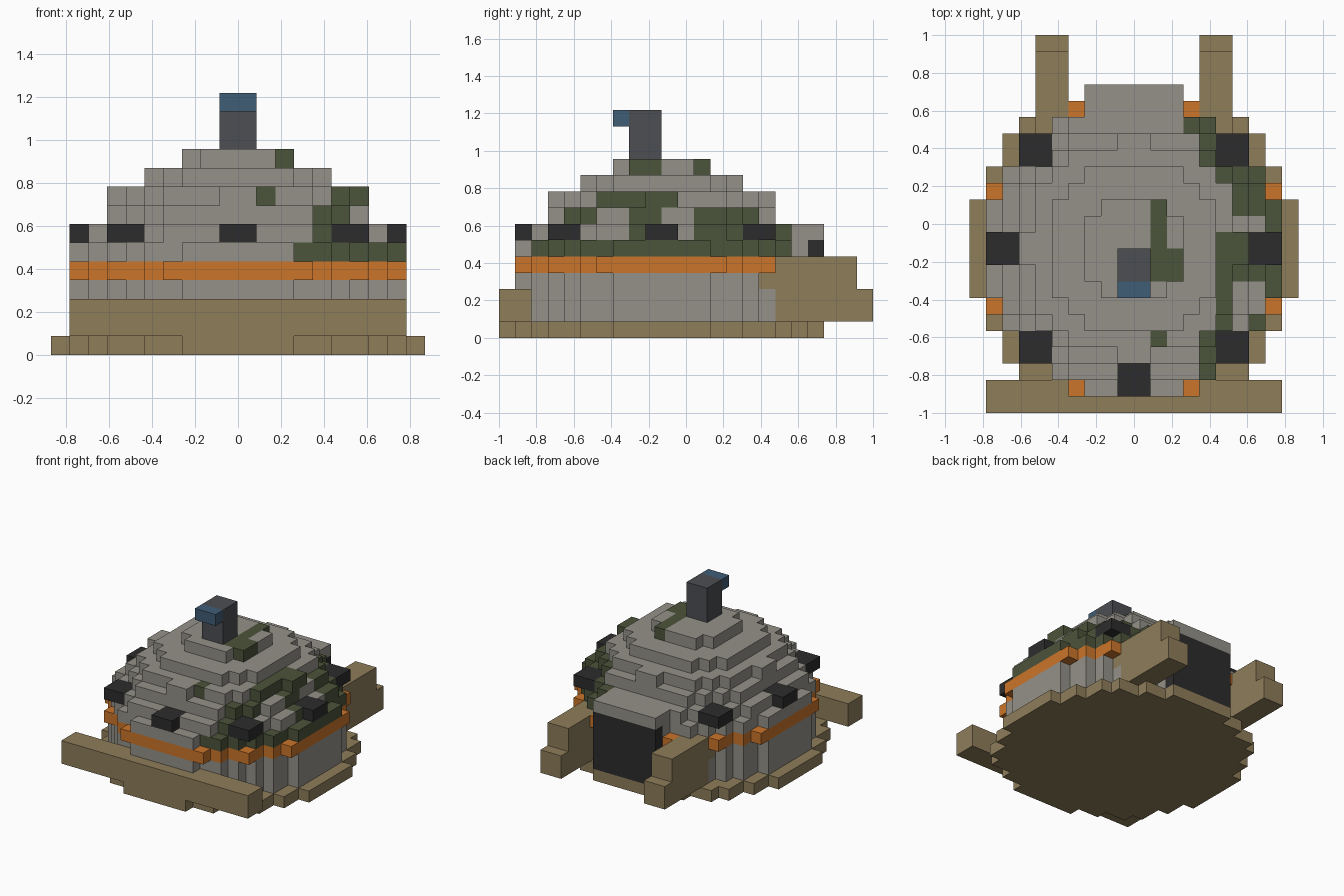
import bpy, bmesh

if "Cube" in bpy.data.objects:
    bpy.data.objects.remove(bpy.data.objects["Cube"])

U = 2 / 23          # block size; x is counted from the centre, y from the front, z from the ground
CY = 10             # dome centre in y blocks


def lin(c):
    c /= 255
    return c / 12.92 if c <= 0.04045 else ((c + 0.055) / 1.055) ** 2.4


COLOURS = {
    "stone grey": (148, 145, 137), "earth brown": (142, 125, 90),
    "orange band": (203, 117, 42), "moss green": (75, 83, 58),
    "near black": (44, 44, 45), "steel grey": (76, 78, 83),
    "steel blue": (64, 93, 118),
}
MATS = {}
for name, rgb in COLOURS.items():
    m = bpy.data.materials.new(name)
    m.diffuse_color = (*[lin(c) for c in rgb], 1)
    m.use_nodes = True
    m.node_tree.nodes["Principled BSDF"].inputs["Base Color"].default_value = m.diffuse_color
    MATS[name] = m

cells = {}          # block -> (part, colour)


def box(part, colour, x, y, z):
    for i in range(*x):
        for j in range(*y):
            for k in range(*z):
                cells[i, j, k] = (part, colour)


def disc(part, colour, r, z, rule=None):
    n = int(r) + 1
    for k in range(*z):
        for i in range(-n, n):
            for j in range(CY - n, CY + n):
                if (i + .5) ** 2 + (j + .5 - CY) ** 2 <= r * r:
                    c = "moss green" if rule and rule(i, j, k) else colour
                    cells[i, j, k] = (part, c)


def mossy(i, j, k):
    """Moss patches on the right side of the dome."""
    if k == 5:
        return i >= 3 and 2 <= j < 18
    if k == 6:
        return (i >= 4 and (j == 8 or 12 <= j < 18)) or (i == 4 and j < 4) or (j == 17 and i >= 2)
    if k == 7:
        return i >= 4 and (j in (4, 5, 8, 9) or 12 <= j < 17 or (i < 6 and j == 6))
    if k == 8:
        return (i >= 5 and 6 <= j < 11) or (i, j) == (1, 4)
    if k == 10:
        return (i == 1 and 10 <= j < 13) or (i in (1, 2) and 8 <= j < 10)
    return False


# ground plate, wall and painted band
disc("base", "earth brown", 10, (0, 1))
disc("wall", "stone grey", 9, (1, 4))
disc("band", "orange band", 9.2, (4, 5))

# stepped dome
for k, r in ((5, 9), (6, 8.4), (7, 7.4), (8, 6.6), (9, 5.2), (10, 3)):
    disc("dome", "stone grey", r, (k, k + 1), mossy)

# entrance at the back with its roof
box("door", "near black", (-3, 3), (19, 20), (1, 6))
box("entrance_roof", "stone grey", (-3, 3), (17, 20), (6, 7))

# earth walls either side of the entrance, and the front bank
for x in ((4, 6), (-6, -4)):
    box("entrance_wall", "earth brown", x, (17, 23), (1, 3))
    box("entrance_wall", "earth brown", x, (16, 22), (3, 5))
box("front_bank", "earth brown", (-9, 9), (0, 2), (1, 3))

# window slits, mirrored left and right
for x, y in (((5, 7), (3, 5)), ((7, 9), (9, 11)), ((5, 7), (15, 17))):
    box("window", "near black", x, y, (6, 7))
    box("window", "near black", (-x[1], -x[0]), y, (6, 7))
box("window", "near black", (-1, 1), (1, 3), (6, 7))

# periscope
box("periscope", "steel grey", (-1, 1), (8, 10), (11, 14))
box("periscope", "steel blue", (-1, 1), (7, 8), (13, 14))

# corner offsets of each outward block face
FACES = {
    (1, 0, 0): ((1, 0, 0), (1, 1, 0), (1, 1, 1), (1, 0, 1)),
    (-1, 0, 0): ((0, 0, 0), (0, 0, 1), (0, 1, 1), (0, 1, 0)),
    (0, 1, 0): ((0, 1, 0), (0, 1, 1), (1, 1, 1), (1, 1, 0)),
    (0, -1, 0): ((0, 0, 0), (1, 0, 0), (1, 0, 1), (0, 0, 1)),
    (0, 0, 1): ((0, 0, 1), (1, 0, 1), (1, 1, 1), (0, 1, 1)),
    (0, 0, -1): ((0, 0, 0), (0, 1, 0), (1, 1, 0), (1, 0, 0)),
}

# one object per part, only the exposed faces
for part in sorted({p for p, _ in cells.values()}):
    mine = {c: col for c, (p, col) in cells.items() if p == part}
    used = sorted(set(mine.values()))
    bm, verts = bmesh.new(), {}
    for c, col in mine.items():
        for d, quad in FACES.items():
            if tuple(a + b for a, b in zip(c, d)) in cells:
                continue
            vs = []
            for o in quad:
                p = tuple(a + b for a, b in zip(c, o))
                if p not in verts:
                    verts[p] = bm.verts.new((p[0] * U, p[1] * U - 1, p[2] * U))
                vs.append(verts[p])
            bm.faces.new(vs).material_index = used.index(col)
    me = bpy.data.meshes.new(part)
    bm.to_mesh(me)
    bm.free()
    for col in used:
        me.materials.append(MATS[col])
    bpy.context.collection.objects.link(bpy.data.objects.new(part, me))
